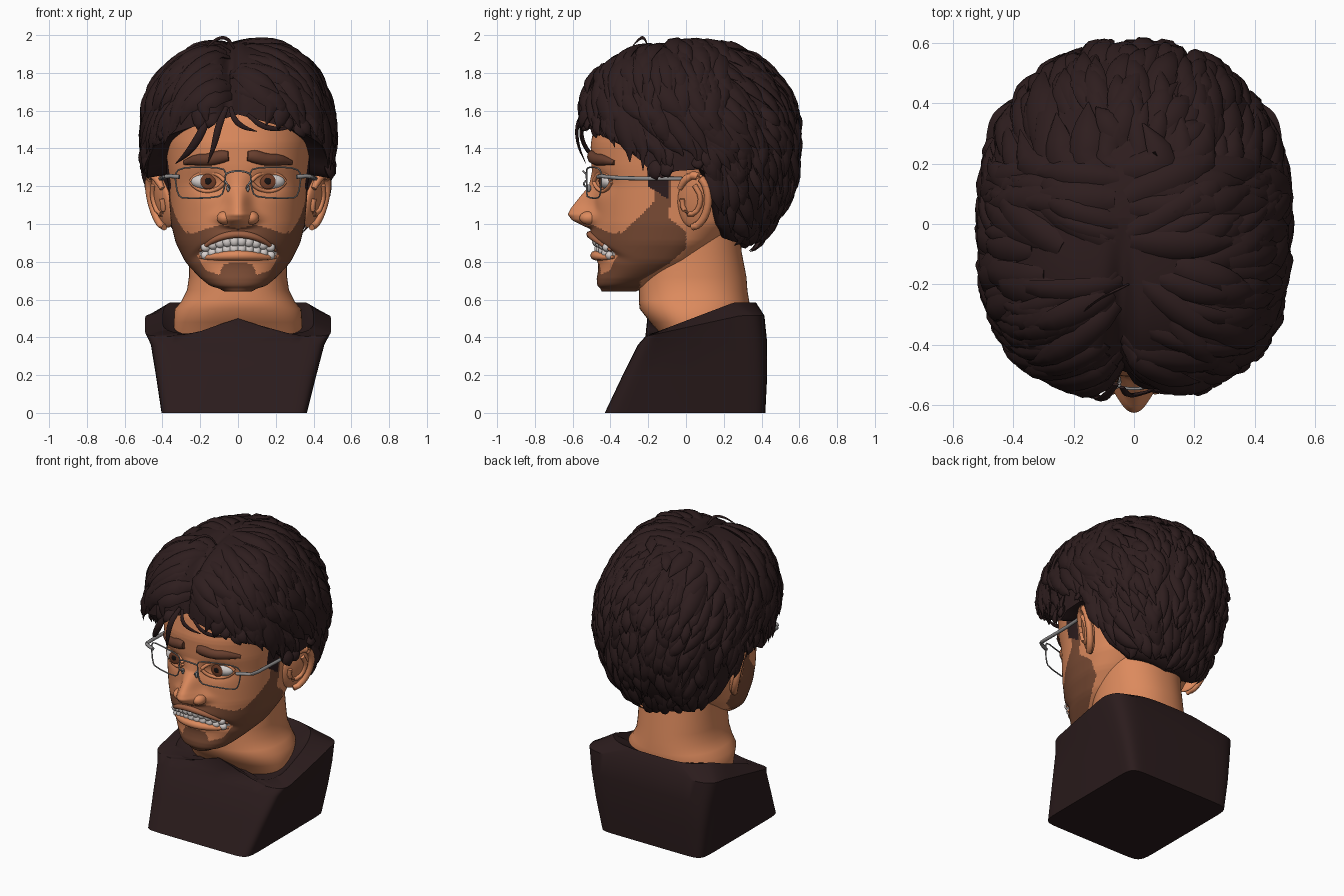
import bpy, bmesh, math, random
from mathutils import Vector, Matrix, Euler

if "Cube" in bpy.data.objects:
    bpy.data.objects.remove(bpy.data.objects["Cube"])
random.seed(4)
V = Vector

def mat(name, r, g, b):
    m = bpy.data.materials.new(name)
    m.diffuse_color = (r, g, b, 1)
    m.use_nodes = True
    m.node_tree.nodes["Principled BSDF"].inputs["Base Color"].default_value = m.diffuse_color
    return m
SKIN = mat("skin", .72, .255, .11)
BEARD = mat("beard_brown", .20, .073, .036)
HAIR = mat("hair_dark", .027, .0125, .013)
SHIRT = mat("shirt_dark", .024, .0115, .012)
WHITE = mat("off_white", .68, .63, .61)
IRIS = mat("iris_brown", .17, .05, .022)
BLACK = mat("pupil_black", .008, .006, .006)
METAL = mat("frame_grey", .27, .26, .26)
LIP = mat("lip_brown", .36, .125, .06)
BROW = mat("brow_brown", .14, .05, .028)

def finish(name, bm, mats, angle=60):
    bmesh.ops.recalc_face_normals(bm, faces=bm.faces)
    me = bpy.data.meshes.new(name)
    bm.to_mesh(me)
    bm.free()
    for m in mats:
        me.materials.append(m)
    ob = bpy.data.objects.new(name, me)
    bpy.context.collection.objects.link(ob)
    bpy.ops.object.select_all(action='DESELECT')
    ob.select_set(True)
    bpy.context.view_layer.objects.active = ob
    bpy.ops.object.shade_smooth_by_angle(angle=math.radians(angle))

def loft(bm, rings):
    vs = [[bm.verts.new(p) for p in r] for r in rings]
    n = len(vs[0])
    for a, b in zip(vs, vs[1:]):
        for i in range(n):
            bm.faces.new((a[i], a[(i + 1) % n], b[(i + 1) % n], b[i]))
    bm.faces.new(vs[0])
    bm.faces.new(vs[-1])

def add_tube(bm, pts, radii, normals=None, flat=1, sides=8):
    rings = []
    for i, p in enumerate(pts):
        t = (pts[min(i + 1, len(pts) - 1)] - pts[max(i - 1, 0)]).normalized()
        n = normals[i] if normals else (V((0, -1, 0)) if abs(t.y) < .8 else V((0, 0, 1)))
        s = t.cross(n).normalized()
        n = s.cross(t)
        rings.append([p + radii[i] * (s * math.cos(k * math.tau / sides) + n * flat * math.sin(k * math.tau / sides))
                      for k in range(sides)])
    loft(bm, rings)

def tube(name, pts, r, m, flat=1, smooth=1):
    pts = [V(p) for p in pts]
    rs = list(r) if isinstance(r, (list, tuple)) else [r] * len(pts)
    for _ in range(smooth):      # corner cutting
        q, w = [pts[0]], [rs[0]]
        for i in range(len(pts) - 1):
            q += [pts[i].lerp(pts[i + 1], .25), pts[i].lerp(pts[i + 1], .75)]
            w += [rs[i] * .75 + rs[i + 1] * .25, rs[i] * .25 + rs[i + 1] * .75]
        pts, rs = q + [pts[-1]], w + [rs[-1]]
    bm = bmesh.new()
    add_tube(bm, pts, rs, None, flat)
    finish(name, bm, [m])

def ball(name, loc, scale, m, rot=(0, 0, 0)):
    bm = bmesh.new()
    bmesh.ops.create_uvsphere(bm, u_segments=24, v_segments=14, radius=1,
                              matrix=Matrix.LocRotScale(V(loc), Euler(rot), V(scale)))
    finish(name, bm, [m])

def table(rows, z):
    if z <= rows[0][0]: return rows[0][1:]
    for a, b in zip(rows, rows[1:]):
        if z <= b[0]:
            f = (z - a[0]) / (b[0] - a[0])
            return [p + (q - p) * f for p, q in zip(a[1:], b[1:])]
    return rows[-1][1:]

def oval(hx, yf, yc, yb, n, N=64):
    out = []
    for i in range(N):
        t = math.tau * i / N
        s, c = math.sin(t), math.cos(t)
        out.append((hx * math.copysign(abs(s) ** (2 / n), s),
                    yc + (yf - yc if c > 0 else yb - yc) * abs(c) ** (2 / n)))
    return out

# --- shirt bust
bm = bmesh.new()
rings = []
for z0, lift, hx, yf, yb, n in ((0, 0, .385, -.43, .42, 13), (.2, 0, .425, -.335, .43, 11), (.36, .01, .46, -.255, .43, 9),
                                (.405, .11, .492, -.215, .415, 8), (.41, .175, .40, -.205, .37, 3.4), (.38, .17, .345, -.15, .32, 2.5)):
    r = []
    for x, y in oval(hx, yf, 0, yb, n):
        peak = .09 * math.exp(-(x / .15) ** 2) if lift > .12 and y < -.1 else 0
        z = z0 + lift * min(1, (y - yf) / (yb - yf) * 1.25) + peak
        r.append((x - .02 * max(0, 1 - z0 / .4), y, z))
    rings.append(r)
loft(bm, rings)
finish("shirt", bm, [SHIRT], 35)

# --- neck
bm = bmesh.new()
loft(bm, [[(x, y, z) for x, y in oval(hx, yf, .03, yb, 2.2)] for z, hx, yf, yb in (
    (.38, .33, -.12, .31), (.43, .34, -.15, .32), (.48, .34, -.19, .325), (.55, .335, -.245, .335), (.59, .30, -.25, .335),
    (.65, .27, -.25, .325), (.72, .26, -.25, .32), (.85, .26, -.23, .295), (1.0, .26, -.15, .28))])
finish("neck", bm, [SKIN])

# --- head: rows of z, half width, front y, widest y, back y
HEAD = ((.643, .04, -.435, -.38, -.30), (.66, .13, -.465, -.35, -.2), (.70, .185, -.475, -.3, -.1), (.75, .235, -.465, -.22, 0),
        (.80, .28, -.46, -.15, .1), (.9, .33, -.475, -.08, .2), (1.0, .355, -.49, -.05, .3), (1.2, .37, -.49, -.05, .4),
        (1.3, .385, -.50, -.05, .45), (1.42, .40, -.505, -.03, .48), (1.55, .41, -.48, 0, .48), (1.7, .36, -.40, 0, .4), (1.84, .2, -.2, 0, .2))
NOSE = ((.972, 0), (.99, .045), (1.02, .11), (1.05, .135), (1.08, .122), (1.14, .075), (1.2, .025), (1.28, 0))

def head_row(z):
    a, b = table(HEAD, z - .012), table(HEAD, z + .012)
    return [(p + q) / 2 for p, q in zip(a, b)]

def mouth(x, z):
    return (x / .205) ** 2 + ((z - .89 + 1.2 * x * x) / .047) ** 2

def face(x, z):
    hx, yf, yc, yb = head_row(z)
    q = min(1, abs(x) / hx)
    y = yc - (yc - yf) * (1 - q ** 2.2) ** (1 / 2.2)
    w = .055 + .03 * math.exp(-((z - 1.03) / .05) ** 2)
    y -= table(NOSE, z)[0] * math.exp(-(abs(x) / w) ** 2.2)
    y += .03 * math.exp(-((abs(x) - .16) / .085) ** 2 - ((z - 1.22) / .055) ** 2)
    y -= .045 * math.exp(-(x / .17) ** 2 - ((z - .90) / .075) ** 2)
    return y + .05 * math.exp(-mouth(x, z) ** 2)

def inside(poly, x, z):
    c = False
    for (x1, z1), (x2, z2) in zip(poly, poly[1:] + poly[:1]):
        if (z1 > z) != (z2 > z) and x < (x2 - x1) * (z - z1) / (z2 - z1) + x1:
            c = not c
    return c
STUBBLE = [(.7, 1.0), (.31, 1.0), (.25, .945), (.17, .975), (.09, .995), (-.01, .975), (-.01, .935), (.1, .925),
           (.19, .875), (.215, .83), (.17, .755), (.1, .73), (.075, .79), (-.01, .80), (-.01, .6), (.7, .6)]
BACK = ((.6, -.25), (.70, -.24), (.79, -.09), (.87, 0), (.96, 0), (1.03, -.09), (1.3, -.075))
bm = bmesh.new()
rings = []
for j in range(181):
    z = .643 + (1.84 - .643) * j / 180
    hx, yf, yc, yb = head_row(z)
    rings.append([(x, face(x, z) if math.cos(math.tau * i / 240) > 1e-6 else y, z)
                  for i, (x, y) in enumerate(oval(hx, yf, yc, yb, 2.2, 240))])
loft(bm, rings)
for f in bm.faces:
    c = f.calc_center_median()
    ax = abs(c.x)
    cheek = c.y > -.165 - 1.03 * max(0, 1.12 - c.z) if ax > .27 else inside(STUBBLE, ax, c.z)
    if c.y < -.3 and mouth(c.x, c.z) < 1:
        f.material_index = 2
    elif 1.13 < c.z < 1.35 and ax > .28 and -.2 < c.y < -.09 and c.z > 1.13 - .6 * (c.y + .09):   # sideburn
        f.material_index = 3
    elif cheek and c.z < 1.3 and c.y < table(BACK, c.z)[0]:
        f.material_index = 1
finish("head", bm, [SKIN, BEARD, WHITE, HAIR])

# --- lips and teeth
def lip(sign):
    out = []
    for x in [-.2 + .05 * i for i in range(9)]:
        z = .89 - 1.2 * x * x + sign * .056 * math.sqrt(max(0, 1 - (x / .21) ** 2))
        out.append((x, face(x, z) - .004, z))
    return out
tube("upper_lip", lip(1), [.008, .014, .017, .019, .019, .019, .017, .014, .008], LIP)
tube("lower_lip", lip(-1), [.008, .016, .021, .025, .026, .025, .021, .016, .008], SKIN)
for row, s in (("upper", 1), ("lower", -1)):
    for i in range(10):
        x = -.171 + .038 * i
        z = .89 - 1.2 * x * x + s * .021
        ball(f"{row}_tooth_{i}", (x, face(x, z) - .004, z), (.026, .022, .03 - .25 * x * x), WHITE)

for s, side in ((1, "right"), (-1, "left")):
    # --- eyes, lids, brows, nostrils
    ey = face(.16, 1.225)
    ball(side + "_eyeball", (s * .16, ey + .026, 1.225), (.089, .05, .047), WHITE)
    ball(side + "_iris", (s * .158, ey - .021, 1.225), (.042, .008, .041), IRIS)
    ball(side + "_pupil", (s * .158, ey - .027, 1.227), (.018, .005, .018), BLACK)
    for k, lid in ((1, "upper"), (-1, "lower")):
        tube(f"{side}_{lid}_lid", [(s * x, face(x, 1.225) - .008, 1.224 + k * .053 * math.sin(math.pi * (x - .07) / .18) ** .7)
             for x in (.071, .09, .115, .16, .205, .23, .249)], .011, SKIN)
    tube(side + "_brow", [(s * x, face(x, z) - .004, z) for x, z in ((.05, 1.36), (.09, 1.357), (.15, 1.34), (.22, 1.34), (.285, 1.325))],
         [.025, .036, .032, .03, .012], BROW, .75)
    ball(side + "_nostril", (s * .07, -.512, 1.032), (.042, .052, .036), SKIN)
    # --- ears
    M = Matrix.LocRotScale(V((s * .403, .045, 1.125)),
                           Euler((math.radians(-13), s * math.radians(11), -s * math.radians(26))), V((1, 1, 1)))
    ball(side + "_ear", M.translation, (.026, .098, .15), SKIN, M.to_euler())
    rim = [M @ V((s * .02, .09 * math.cos(a), .143 * math.sin(a))) for a in [math.radians(-80 + 24 * i) for i in range(11)]]
    tube(side + "_ear_rim", rim, [.018] + [.021] * 9 + [.014], SKIN)
    tube(side + "_ear_fold", [M @ V((s * .026, y, z)) for y, z in ((.0, .09), (.045, .04), (.045, -.03), (.0, -.08), (-.05, -.05), (-.06, 0))], .014, SKIN)
    # --- glasses
    def gy(x): return -.53 + .75 * x * x
    lens = [(.065, 1.27), (.075, 1.165), (.11, 1.14), (.29, 1.135), (.32, 1.155), (.335, 1.26), (.31, 1.295), (.20, 1.303), (.08, 1.295), (.065, 1.27)]
    tube(side + "_lens_rim", [(s * x, gy(x), z) for x, z in lens], .0042, METAL)
    tube(side + "_temple", [(s * .31, -.465, 1.25), (s * .375, -.44, 1.255), (s * .398, -.40, 1.245), (s * .40, -.2, 1.24), (s * .41, -.02, 1.24)], .011, METAL)
    tube(side + "_pad_arm", [(s * .07, -.53, 1.23), (s * .055, -.545, 1.21), (s * .045, -.52, 1.19)], .005, METAL)
    ball(side + "_nose_pad", (s * .052, -.515, 1.19), (.009, .012, .02), METAL)
tube("glasses_bridge", [(-.066, -.528, 1.265), (-.03, -.545, 1.28), (.03, -.545, 1.28), (.066, -.528, 1.265)], .005, METAL)

# --- hair volume
C = V((0, .02, 1.45))
HEM = ((0, 1.58), (15, 1.54), (35, 1.48), (50, 1.42), (62, 1.33), (68, 1.26), (74, 1.24), (80, 1.28), (98, 1.29),
       (106, 1.16), (114, .99), (130, .91), (180, .87))
def hem(d):
    return table(HEM, math.degrees(math.atan2(abs(d.x), -d.y)))[0]
def surf(d, k=1):
    n = 2.5 - .35 * math.tanh(d.y * 3) - .6 * max(0, d.z) * abs(d.x)
    R = ((abs(d.x) / .52) ** n + (abs(d.y) / .6) ** n + (abs(d.z) / (.54 if d.z > 0 else .69)) ** n) ** (-1 / n)
    R *= 1 - .12 * math.exp(-((d.x + .08) / .07) ** 2) * min(1, max(0, -d.y * 1.4))   # parting groove
    return C + d * R * k
def aim(az, el):
    return V((math.sin(az) * math.cos(el), -math.cos(az) * math.cos(el), math.sin(el)))
cols = []
for i in range(128):
    az = math.tau * i / 128
    lo, hi = -1.5, 1.5
    for _ in range(22):
        mid = (lo + hi) / 2
        d = aim(az, mid)
        lo, hi = (mid, hi) if surf(d, .95).z < hem(d) else (lo, mid)
    col = [surf(aim(az, 1.55 + (lo - 1.55) * j / 36), .95) for j in range(37)]
    edge = col[-1]
    cols.append(col + [V((edge.x * .78, edge.y * .78, edge.z + .02))])
bm = bmesh.new()
loft(bm, [[c[j] for c in cols] for j in range(38)])
finish("hair_base", bm, [HAIR], 80)

# --- hair locks flowing from the parting over the base
bm = bmesh.new()
for _ in range(760):
    d = V((random.gauss(0, 1), random.gauss(0, 1), random.gauss(.25, 1))).normalized()
    if surf(d).z < hem(d) + .04:
        continue
    top = d.z > .25 and d.y < .4
    step = (.08 if top else .045) * random.uniform(.7, 1.3)
    W = random.uniform(.03, .062) if top else random.uniform(.026, .046)
    out = random.uniform(.965, .995)
    jit = V((random.uniform(-.35, .35), random.uniform(-.35, .35), 0))
    side = 1 if d.x > -.08 else -1
    dirs = []
    for i in range(9):
        if surf(d).z < hem(d) - random.uniform(0, .05):
            break
        dirs.append(d.copy())
        if d.z > .3 and d.y < .35:
            f = V((side * .9, -.3 if d.y < -.3 else .25, -.4))
        else:
            f = V((0, (.8 if d.z > -.1 else .35) if abs(d.x) > .4 else 0, -1))
        f += jit
        f -= d * f.dot(d)
        d = (d + f.normalized() * step).normalized()
    m = len(dirs)
    if m < 4:
        continue
    us = [i / (m - 1) for i in range(m)]
    pts = [surf(q, .925 + (out - .925) * min(1, u * 1.5)) for q, u in zip(dirs, us)]
    add_tube(bm, pts, [W * (.25 + .75 * math.sin(math.pi * min(1, .15 + u * .85)) ** .7) * (1 - .9 * u ** 5) + .001 for u in us],
             dirs, .5, 6)
finish("hair_locks", bm, [HAIR], 70)

# --- loose strands on the forehead and crown
for i, (p, r) in enumerate((
        ([(-.06, -.53, 1.62), (-.10, -.58, 1.53), (-.125, -.575, 1.42), (-.16, -.53, 1.32)], .02),
        ([(-.16, -.54, 1.56), (-.20, -.56, 1.47), (-.26, -.52, 1.38), (-.33, -.44, 1.32)], .024),
        ([(-.04, -.54, 1.62), (-.02, -.57, 1.55), (.03, -.56, 1.51), (.10, -.54, 1.49)], .016),
        ([(.05, -.55, 1.58), (.12, -.56, 1.52), (.2, -.54, 1.50), (.29, -.5, 1.51)], .016),
        ([(-.02, -.2, 1.93), (-.06, -.22, 1.99), (-.12, -.25, 1.98), (-.18, -.3, 1.92)], .010))):
    tube(f"loose_strand_{i}", p, [r * .6, r, r * .8, .002], HAIR, .5, 2)
